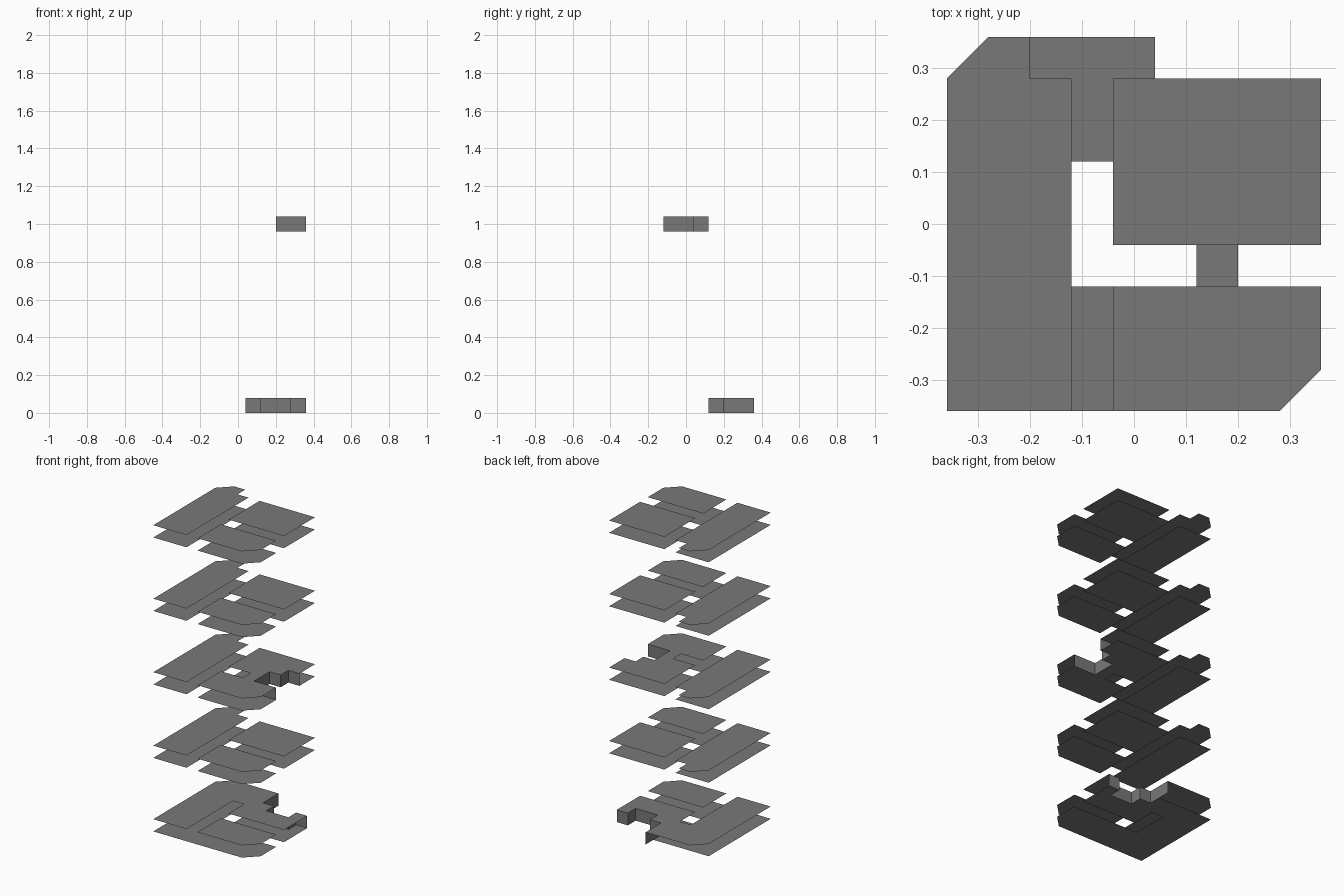
import bpy

if "Cube" in bpy.data.objects:
    bpy.data.objects.remove(bpy.data.objects["Cube"])

grey = bpy.data.materials.new("mid grey")
grey.diffuse_color = (0.19, 0.19, 0.19, 1)
grey.use_nodes = True
grey.node_tree.nodes["Principled BSDF"].inputs["Base Color"].default_value = grey.diffuse_color

STEP, THICK = 0.48, 0.08

# Outlines of the plates, seen from above
SLAB_TOP = [(-.36, -.36), (-.12, -.36), (-.12, .28), (-.2, .28), (-.2, .36), (-.28, .36), (-.36, .28)]
SLAB_LOW = [(-.36, -.36), (-.12, -.36), (-.12, .28), (-.36, .28)]
FRONT = [(-.04, -.36), (.28, -.36), (.36, -.28), (.36, -.12), (-.04, -.12)]
SQUARE = [(-.04, -.04), (.36, -.04), (.36, .28), (-.04, .28)]

# Steps cut into the ground and middle floors, which carry the side walls
MID_STEPS = [(.2, -.12), (.2, .04), (.28, .04), (.28, .12), (.36, .12)]
LOW_STEPS = [(.36, .2), (.28, .2), (.28, .12), (.12, .12), (.12, .2), (.04, .2)]

MID_SQUARE = [(-.04, -.04), (.12, -.04), (.12, -.12)] + MID_STEPS + [(.36, .28), (-.04, .28)]
LOW_START = [(-.04, -.04), (.36, -.04)] + LOW_STEPS
LOW_SQUARE_TOP = LOW_START + [(.04, .36), (-.2, .36), (-.2, .28), (-.12, .28), (-.12, .12), (-.04, .12)]
LOW_SQUARE_LOW = LOW_START + [(.04, .28), (-.12, .28), (-.12, .12), (-.04, .12)]
FRONT_BRIDGED = [(-.12, -.36)] + FRONT[1:4] + [(-.12, -.12)]


def make(name, verts, faces):
    me = bpy.data.meshes.new(name)
    me.from_pydata(verts, [], faces)
    me.materials.append(grey)
    bpy.context.collection.objects.link(bpy.data.objects.new(name, me))


def sheet(name, outline, z, up):
    pts = outline if up else outline[::-1]
    make(name, [(x, y, z) for x, y in pts], [list(range(len(pts)))])


def wall(name, path, z):
    n = len(path)
    verts = [(x, y, z + h) for h in (0, THICK) for x, y in path]
    make(name, verts, [(i, i + 1, n + i + 1, n + i) for i in range(n - 1)])


# Five floors, each an upper and a lower set of open sheets
for k in range(5):
    z = k * STEP
    sq_top = sq_low = SQUARE
    front_low = FRONT
    if k == 0:
        sq_top, sq_low, front_low = LOW_SQUARE_TOP, LOW_SQUARE_LOW, FRONT_BRIDGED
    elif k == 2:
        sq_top = sq_low = MID_SQUARE
    for part, top, low in (("side_slab", SLAB_TOP, SLAB_LOW),
                           ("square_slab", sq_top, sq_low),
                           ("front_slab", FRONT, front_low)):
        sheet(f"{part}_upper_{k}", top, z + THICK, True)
        sheet(f"{part}_lower_{k}", low, z, False)

# Stepped walls
wall("ground_step_wall", LOW_STEPS + [(.04, .36)], 0)
wall("middle_step_wall", [(.36, -.12)] + MID_STEPS, 2 * STEP)
